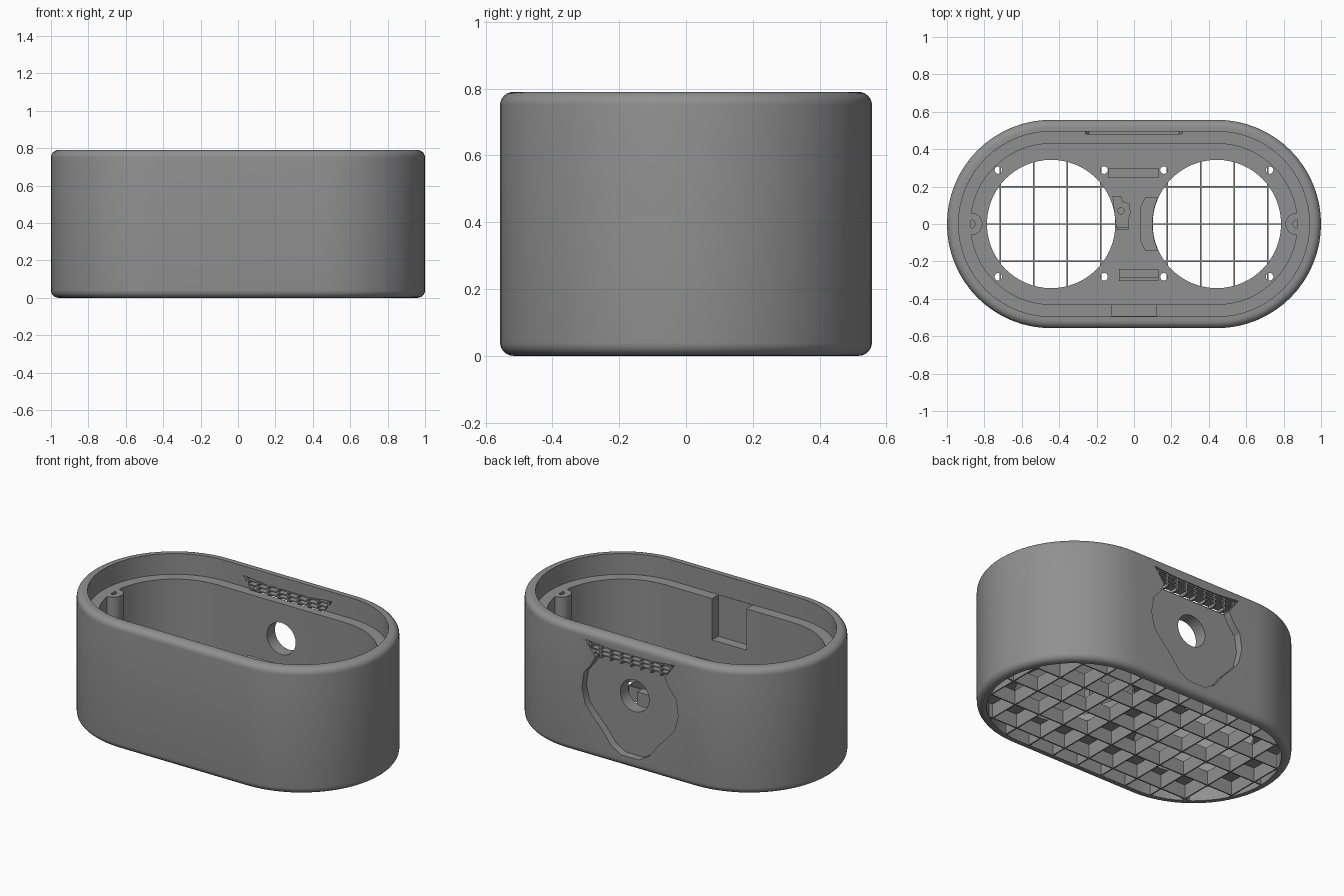
import bpy, bmesh, math
from mathutils import Matrix

if "Cube" in bpy.data.objects:
    bpy.data.objects.remove(bpy.data.objects["Cube"])

HALF = 0.443  # half length of the straight sides
grey = bpy.data.materials.new("mid_grey")
grey.diffuse_color = (0.28, 0.28, 0.28, 1)
grey.use_nodes = True
grey.node_tree.nodes["Principled BSDF"].inputs["Base Color"].default_value = grey.diffuse_color


def finish(name, bm):
    bmesh.ops.recalc_face_normals(bm, faces=bm.faces)
    me = bpy.data.meshes.new(name)
    bm.to_mesh(me)
    bm.free()
    ob = bpy.data.objects.new(name, me)
    bpy.context.collection.objects.link(ob)
    me.materials.append(grey)
    return ob


def stadium(r, n=32):
    pts = []
    for side in (1, -1):
        for i in range(n + 1):
            a = math.pi * i / n - math.pi / 2
            pts.append((side * (HALF + r * math.cos(a)), side * r * math.sin(a)))
    return pts


def prism(name, pts, lo, hi, axis='Z'):
    bm = bmesh.new()
    place = (lambda p, h: (p[0], p[1], h)) if axis == 'Z' else (lambda p, h: (p[0], h, p[1]))
    a = [bm.verts.new(place(p, lo)) for p in pts]
    b = [bm.verts.new(place(p, hi)) for p in pts]
    n = len(pts)
    for i in range(n):
        j = (i + 1) % n
        bm.faces.new((a[i], a[j], b[j], b[i]))
    bm.faces.new(a[::-1])
    bm.faces.new(b)
    return finish(name, bm)


def circle(x, y, r, n=48):
    return [(x + r * math.cos(2 * math.pi * i / n), y + r * math.sin(2 * math.pi * i / n)) for i in range(n)]


def rect(x0, x1, y0, y1):
    return [(x0, y0), (x1, y0), (x1, y1), (x0, y1)]


def boxes(name, spans):
    bm = bmesh.new()
    for x0, x1, y0, y1, z0, z1 in spans:
        m = Matrix.Translation(((x0 + x1) / 2, (y0 + y1) / 2, (z0 + z1) / 2))
        bmesh.ops.create_cube(bm, size=1, matrix=m @ Matrix.Diagonal((x1 - x0, y1 - y0, z1 - z0, 1)))
    return finish(name, bm)


def cut(ob, cutter):
    mod = ob.modifiers.new("cut", 'BOOLEAN')
    mod.operation, mod.solver, mod.object = 'DIFFERENCE', 'EXACT', cutter
    bpy.context.view_layer.objects.active = ob
    bpy.ops.object.modifier_apply(modifier=mod.name)
    bpy.data.objects.remove(cutter)


# Shell: one closed wall profile (radius, height) swept round the stadium
R, H, F, FLOOR = 0.557, 0.79, 0.04, 0.09
profile = [(0.5, FLOOR), (0.5, 0)]
for zc, start in ((F, -90), (H - F, 0)):
    for i in range(7):
        a = math.radians(start + 15 * i)
        profile.append((R - F + F * math.cos(a), zc + F * math.sin(a)))
profile += [(0.495, H), (0.495, 0.66), (0.43, 0.66), (0.43, FLOOR)]
bm = bmesh.new()
rings = [[bm.verts.new((x, y, z)) for x, y in stadium(r)] for r, z in profile]
for k, a in enumerate(rings):
    b = rings[(k + 1) % len(rings)]
    for i in range(len(a)):
        j = (i + 1) % len(a)
        bm.faces.new((a[i], a[j], b[j], b[i]))
shell = finish("shell", bm)

# Rear badge recess, rear port, lattice window and front inner notch
half = [(0.24, 0.64), (0.27, 0.58), (0.32, 0.52), (0.335, 0.42), (0.31, 0.32),
        (0.25, 0.25), (0.2, 0.2), (0.13, 0.11), (0.06, 0.07)]
shield = half + [(-x, z) for x, z in reversed(half)]
cut(shell, prism("badge_cutter", shield, 0.51, 0.7, 'Y'))
window = [(-0.24, 0.635), (0.24, 0.635), (0.31, 0.73), (0.15, 0.715), (-0.15, 0.715), (-0.31, 0.73)]
cut(shell, prism("window_cutter", window, 0.48, 0.7, 'Y'))
cut(shell, prism("port_cutter", circle(0, 0.44, 0.1), 0.3, 0.7, 'Y'))
cut(shell, prism("notch_cutter", rect(-0.12, 0.12, -0.492, -0.3), 0.4, 0.7))

# Lattice bars in the rear window
bars = [(-0.25 - 0.02 * k, 0.25 + 0.02 * k, 0.495, 0.55, z, z + 0.008)
        for k, z in enumerate((0.655, 0.68, 0.705))]
bars += [(x * 0.07 - 0.005, x * 0.07 + 0.005, 0.495, 0.55, 0.635 if abs(x) < 4 else 0.67, 0.72)
         for x in range(-4, 5)]
boxes("lattice_bars", bars)

# Floor plate with two large openings and eight fixing holes
floor = prism("floor_plate", stadium(0.44), FLOOR, 0.15)
for s in (-1, 1):
    cut(floor, prism("opening_cutter", circle(s * 0.443, 0, 0.343, 64), 0, 0.3))
    for x in (0.16, 0.725):
        for y in (-0.282, 0.288):
            cut(floor, prism("hole_cutter", circle(s * x, y, 0.02, 20), 0, 0.3))

# Underside grille ribs, trimmed to the stadium recess
T = 0.004
ribs = []
for i in range(-5, 6):
    x = i * 0.179
    h = math.sqrt(0.502 ** 2 - max(0, abs(x) - HALF) ** 2)
    ribs.append((x - T, x + T, -h, h, 0.002, FLOOR + 0.001))
for j in range(-2, 3):
    y = j * 0.2
    h = HALF + math.sqrt(0.502 ** 2 - y * y)
    ribs.append((-h, h, y - T, y + T, 0.002, FLOOR + 0.001))
boxes("grille_ribs", ribs)

# Screw posts at both ends
for s in (-1, 1):
    post = prism("screw_post", circle(s * 0.87, 0, 0.06, 32), 0.12, 0.66)
    cut(post, prism("screw_cutter", circle(s * 0.87, 0, 0.021, 20), 0.4, 0.8))

# Clip brackets on the floor
boxes("rear_bracket", [(-0.135, 0.13, 0.245, 0.3, 0.14, 0.35)])
boxes("front_bracket", [(-0.08, 0.13, -0.285, -0.24, 0.14, 0.35),
                        (-0.08, 0.13, -0.305, -0.28, 0.14, 0.3)])

# Small raised mounts between the openings
mount = prism("centre_mount", [(-0.115, 0.15), (-0.07, 0.15), (-0.06, 0.12), (-0.025, 0.11), (-0.018, 0.06),
                               (-0.03, 0.02), (-0.03, -0.02), (-0.095, -0.02), (-0.1, 0.02)], 0.14, 0.2)
cut(mount, prism("mount_cutter", circle(-0.07, 0.07, 0.017, 16), 0.16, 0.3))
boxes("mount_lip", [(-0.09, -0.03, -0.032, -0.018, 0.14, 0.23)])
arc = [(HALF - 0.345 * math.cos(a), 0.345 * math.sin(a)) for a in [math.radians(t) for t in range(-24, 25, 4)]]
prism("side_mount", arc + [(0.06, 0.145), (0.035, 0.09), (0.035, -0.09), (0.06, -0.145)], 0.14, 0.2)

# Smooth curved walls, keep edges sharp
for ob in bpy.context.collection.objects:
    ob.select_set(True)
bpy.context.view_layer.objects.active = shell
bpy.ops.object.shade_smooth_by_angle(angle=math.radians(30))
